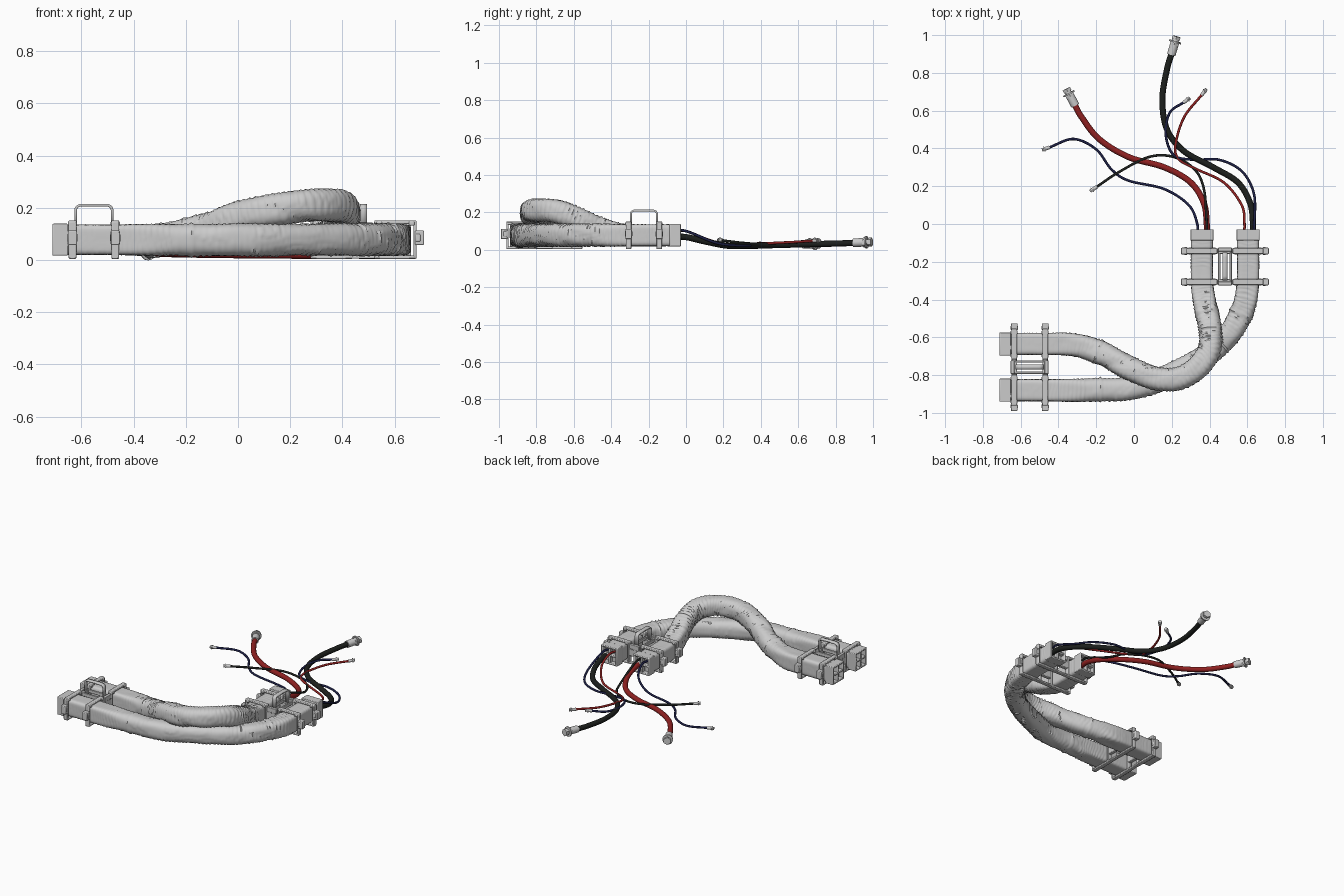
import bpy, bmesh, math
from mathutils import Vector, Matrix, noise

if "Cube" in bpy.data.objects:
    bpy.data.objects.remove(bpy.data.objects["Cube"])


def finish(name, bm, color=None, smooth=40):
    bmesh.ops.recalc_face_normals(bm, faces=bm.faces)
    me = bpy.data.meshes.new(name)
    bm.to_mesh(me)
    bm.free()
    ob = bpy.data.objects.new(name, me)
    bpy.context.collection.objects.link(ob)
    if color:
        mat = bpy.data.materials.get(color[0]) or bpy.data.materials.new(color[0])
        mat.diffuse_color = color[1]
        mat.use_nodes = True
        mat.node_tree.nodes["Principled BSDF"].inputs["Base Color"].default_value = mat.diffuse_color
        me.materials.append(mat)
    bpy.ops.object.select_all(action='DESELECT')
    bpy.context.view_layer.objects.active = ob
    ob.select_set(True)
    bpy.ops.object.shade_smooth_by_angle(angle=math.radians(smooth))
    return ob


def spline(pts, step):
    """Catmull-Rom through the points, resampled at an even spacing."""
    p = [Vector(q) for q in pts]
    p = [p[0] * 2 - p[1]] + p + [p[-1] * 2 - p[-2]]
    fine = []
    for i in range(1, len(p) - 2):
        a, b, c, d = p[i - 1:i + 3]
        for k in range(40):
            t = k / 40
            fine.append(0.5 * (2 * b + (c - a) * t + (2 * a - 5 * b + 4 * c - d) * t * t
                               + (3 * b - a - 3 * c + d) * t ** 3))
    fine.append(p[-2])
    out, acc = [fine[0]], 0
    for u, v in zip(fine, fine[1:]):
        acc += (v - u).length
        if acc >= step:
            out.append(v)
            acc = 0
    out.append(fine[-1])
    return out


def sweep(name, pts, radius, step, sides, color=None):
    path = spline(pts, step)
    total = sum((b - a).length for a, b in zip(path, path[1:]))
    bm, rings, s = bmesh.new(), [], 0
    for i, c in enumerate(path):
        if i:
            s += (c - path[i - 1]).length
        t = (path[min(i + 1, len(path) - 1)] - path[max(i - 1, 0)]).normalized()
        side = t.cross(Vector((0, 0, 1))).normalized()
        up = side.cross(t)
        ring = []
        for k in range(sides):
            a = 2 * math.pi * (k + 0.5) / sides
            r = radius(s, total, a, c)
            ring.append(bm.verts.new(c + side * r * math.cos(a) + up * r * math.sin(a)))
        rings.append(ring)
    for r0, r1 in zip(rings, rings[1:]):
        for k in range(sides):
            j = (k + 1) % sides
            bm.faces.new((r0[k], r0[j], r1[j], r1[k]))
    bm.faces.new(rings[0])
    bm.faces.new(rings[-1])
    return finish(name, bm, color, 60)


def boxes(name, items, matrix, bevel=0.004):
    bm = bmesh.new()
    for x, y, z, sx, sy, sz in items:
        m = matrix @ Matrix.Translation((x, y, z)) @ Matrix.Diagonal((sx, sy, sz, 1))
        bmesh.ops.create_cube(bm, size=1, matrix=m)
    ob = finish(name, bm)
    mod = ob.modifiers.new("soft_edges", 'BEVEL')
    mod.width, mod.segments = bevel, 2
    return ob


def fabric(s, total, a, c):
    """Rounded-square sleeve at the ends, round and wrinkled in the middle."""
    end = min(s, total - s)
    mid = min(1, max(0, (end - 0.24) / 0.2))
    p = 7 - 4.4 * mid
    r = 0.0585 + 0.004 * mid
    r /= (abs(math.cos(a)) ** p + abs(math.sin(a)) ** p) ** (1 / p)
    tall = s / total
    amp = 0.0012 + 0.0032 * mid * (0.4 + 0.9 * tall)
    n = noise.noise(c * 9 + Vector((math.cos(a), math.sin(a), 0)) * 0.8)
    fold = math.sin(2 * math.pi * s / 0.042 + 1.6 * math.sin(a + 0.6) + 3.5 * n)
    r += amp * (0.5 + abs(n) * 1.5) * (1 - 2 * abs(fold) ** 0.7) + 0.006 * n * mid
    for seam in (0.5, total - 0.42):
        r += 0.004 * math.exp(-((s - seam) / 0.007) ** 2)
    return r


# Two fabric hoses, one crossing over the other
Z = 0.078
hose_over = [(-.68, -.635, Z), (-.5, -.635, Z), (-.32, -.64, Z), (-.16, -.69, .105), (0, -.775, .16),
             (.15, -.825, .195), (.29, -.795, .21), (.39, -.69, .205), (.405, -.57, .16),
             (.375, -.42, .1), (.36, -.3, Z), (.36, -.06, Z)]
hose_under = [(-.68, -.88, Z), (-.5, -.88, Z), (-.25, -.88, Z), (-.02, -.87, Z), (.18, -.805, Z),
              (.36, -.71, Z), (.5, -.59, Z), (.58, -.44, Z), (.603, -.3, Z), (.603, -.06, Z)]
sweep("hose_over", hose_over, fabric, 0.006, 48)
sweep("hose_under", hose_under, fabric, 0.006, 48)

# Square end collars with a cross that makes four openings
collar = [(.03, s * .055, 0, .06, .012, .122) for s in (-1, 1)]
collar += [(.03, 0, s * .055, .06, .122, .012) for s in (-1, 1)]
collar += [(.018, 0, 0, .03, .014, .11), (.018, 0, 0, .03, .11, .014)]
for name, x, y, ang in (("collar_left_back", -.712, -.635, 0), ("collar_left_front", -.712, -.88, 0),
                        ("collar_right_inner", .36, -.028, -90), ("collar_right_outer", .603, -.028, -90)):
    boxes(name, collar, Matrix.Translation((x, y, Z)) @ Matrix.Rotation(math.radians(ang), 4, 'Z'))


def carrier(tag, x, y, ang):
    """Pair of double clamps joined by a carrying handle; local u runs across the hoses."""
    m = Matrix.Translation((x, y, 0)) @ Matrix.Rotation(math.radians(ang), 4, 'Z')
    for n, v in (("a", -.082), ("b", .082)):
        items = [(0, v, .011, .40, .028, .012)]
        for h in (-.122, .122):
            items += [(h, v, .145, .162, .03, .013), (h, v, .011, .162, .03, .013)]
            for e in (-1, 1):
                items += [(h + e * .075, v, .078, .013, .03, .14),
                          (h + e * .062, v, .14, .022, .036, .016)]
        for e in (-1, 1):
            items += [(e * .214, v, .085, .036, .035, .055), (e * .208, v, .085, .02, .04, .03)]
        items += [(0, v, .085, .1, .026, .05), (0, v, .12, .06, .03, .03)]
        boxes("clamp_%s_%s" % (tag, n), items, m)
    rails = [(s * .03, 0, .122, .012, .2, .022) for s in (-1, 1)]
    rails += [(0, s * .09, .128, .072, .02, .03) for s in (-1, 1)]
    boxes("handle_base_" + tag, rails, m, 0.003)
    # Bent strap handle
    prof = [(-.07, .12), (-.07, .19)]
    prof += [(-.05 - .02 * math.cos(k * math.pi / 10), .19 + .02 * math.sin(k * math.pi / 10)) for k in range(1, 6)]
    prof += [(-v, z) for v, z in reversed(prof)]
    bm = bmesh.new()
    rows = [[bm.verts.new(m @ Vector((u, v, z))) for u in (-.013, .013)] for v, z in prof]
    for a, b in zip(rows, rows[1:]):
        bm.faces.new((a[0], a[1], b[1], b[0]))
    ob = finish("handle_" + tag, bm)
    mod = ob.modifiers.new("thickness", 'SOLIDIFY')
    mod.thickness, mod.offset = 0.01, 0


carrier("left", -.5525, -.7575, 90)
carrier("right", .4815, -.225, 0)

# Cables spilling from the right collars, each with a stepped plug
RED = ("red_rubber", (.28, .015, .015, 1))
BLACK = ("black_rubber", (.012, .014, .012, 1))
NAVY = ("navy_rubber", (.012, .014, .06, 1))
cables = [
    ("red_power_cable", RED, .0165, .068, .03,
     [(.385, -.07), (.385, 0), (.37, .11), (.30, .22), (.16, .30), (-.03, .355), (-.185, .45), (-.28, .57), (-.315, .635)]),
    ("black_power_cable", BLACK, .0165, .068, .038,
     [(.63, -.07), (.63, 0), (.615, .11), (.55, .22), (.42, .30), (.265, .385), (.175, .5), (.15, .66), (.175, .82), (.2, .905)]),
    ("red_signal_cable", RED, .007, .1, .048,
     [(.58, -.07), (.585, 0), (.57, .1), (.475, .22), (.32, .295), (.235, .345), (.22, .42), (.265, .565), (.36, .685)]),
    ("navy_signal_cable_outer", NAVY, .007, .1, .048,
     [(.63, -.07), (.637, 0), (.635, .16), (.57, .28), (.45, .34), (.315, .34), (.21, .365), (.168, .475), (.19, .59), (.265, .645)]),
    ("navy_signal_cable_inner", NAVY, .007, .1, .03,
     [(.335, -.07), (.335, 0), (.29, .1), (.16, .185), (-.03, .23), (-.12, .29), (-.2, .395), (-.32, .45), (-.45, .405)]),
    ("black_signal_cable", BLACK, .007, .1, .048,
     [(.385, -.07), (.385, 0), (.37, .185), (.32, .29), (.21, .355), (.08, .355), (-.08, .275), (-.2, .195)]),
]
plug = [(-.01, .06, .023, 20), (.045, .018, .027, 6), (.058, .008, .033, 20), (.06, .022, .018, 20), (.075, .017, .025, 6)]
for name, color, r, z0, z1, xy in cables:
    pts = []
    for i, (x, y) in enumerate(xy):
        f = i / (len(xy) - 1)
        low = .022 + (z0 - .022) * max(0, 1 - max(y, 0) / .2)
        low += (z1 - .022) * max(0, (f - .55) / .45)
        pts.append((x, y, low))
    sweep(name, pts, lambda s, t, a, c, r=r: r, 0.012, 14, color)
    d = Vector(pts[-1]) - Vector(pts[-2])
    k = 1 if r > .01 else .42
    m = Matrix.Translation(pts[-1]) @ d.to_track_quat('Z', 'Y').to_matrix().to_4x4() @ Matrix.Scale(k, 4)
    bm = bmesh.new()
    for start, length, rad, seg in plug:
        bmesh.ops.create_cone(bm, cap_ends=True, segments=seg, radius1=rad, radius2=rad, depth=length,
                              matrix=m @ Matrix.Translation((0, 0, start + length / 2)))
    finish(name.replace("cable", "plug"), bm)
